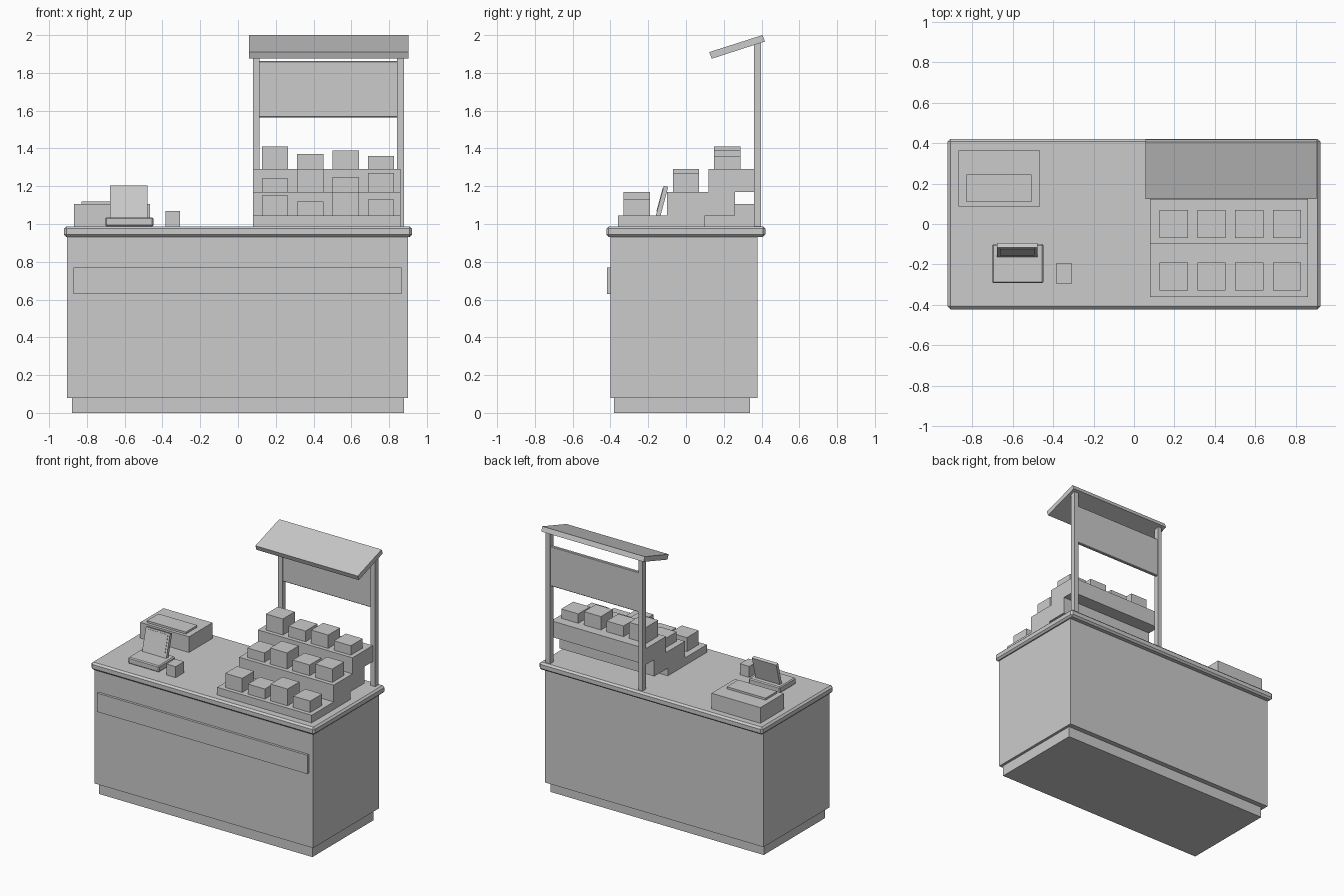
import bpy, bmesh
from math import radians
from mathutils import Vector

if "Cube" in bpy.data.objects:
    bpy.data.objects.remove(bpy.data.objects["Cube"])


def box(name, x, y, z, bevel=0.0):
    """Box from (min, max) ranges, with an optional single-segment chamfer."""
    bm = bmesh.new()
    bmesh.ops.create_cube(bm, size=1)
    for v in bm.verts:
        v.co = Vector([(r[0] + r[1]) / 2 + c * (r[1] - r[0]) for r, c in zip((x, y, z), v.co)])
    me = bpy.data.meshes.new(name)
    bm.to_mesh(me)
    bm.free()
    ob = bpy.data.objects.new(name, me)
    bpy.context.collection.objects.link(ob)
    if bevel:
        mod = ob.modifiers.new("chamfer", 'BEVEL')
        mod.width = bevel
        mod.segments = 1
    return ob


def prism(name, x, profile):
    """Extrude a (y, z) profile along x."""
    bm = bmesh.new()
    face = bm.faces.new([bm.verts.new((x[0], y, z)) for y, z in profile])
    ext = bmesh.ops.extrude_face_region(bm, geom=[face])
    bmesh.ops.translate(bm, vec=(x[1] - x[0], 0, 0),
                        verts=[g for g in ext["geom"] if isinstance(g, bmesh.types.BMVert)])
    bmesh.ops.recalc_face_normals(bm, faces=bm.faces)
    me = bpy.data.meshes.new(name)
    bm.to_mesh(me)
    bm.free()
    ob = bpy.data.objects.new(name, me)
    bpy.context.collection.objects.link(ob)
    return ob


# Counter
box("plinth", (-0.88, 0.88), (-0.38, 0.34), (0, 0.085))
box("counter_body", (-0.905, 0.9), (-0.40, 0.378), (0.08, 0.94))
box("counter_top", (-0.922, 0.922), (-0.422, 0.42), (0.932, 0.988), 0.013)
box("front_panel", (-0.87, 0.865), (-0.418, -0.395), (0.63, 0.77))

# Stepped display: overlapping slabs, each with a row of goods
TOP = 0.987
shelf_x = (0.08, 0.86)
shelves = [
    ((-0.36, 0.10), (TOP, 1.045), -0.26, (1.15, 1.12, 1.17, 1.13)),
    ((-0.10, 0.26), (1.045, 1.17), 0.0, (1.24, 1.29, 1.25, 1.27)),
    ((0.12, 0.36), (1.17, 1.29), 0.219, (1.41, 1.37, 1.39, 1.36)),
]
for i, (y, z, cy, tops) in enumerate(shelves):
    box(f"display_step_{i + 1}", shelf_x, y, z)
    for j, top in enumerate(tops):
        cx = 0.196 + j * 0.187
        box(f"goods_{i + 1}_{j + 1}", (cx - 0.07, cx + 0.07), (cy - 0.07, cy + 0.07), (z[1], top))

# Sign frame and sloped canopy
for side, x in (("left", (0.08, 0.115)), ("right", (0.842, 0.88))):
    box(f"{side}_post", x, (0.36, 0.398), (TOP, 1.97))
box("sign_board", (0.11, 0.848), (0.368, 0.392), (1.565, 1.862), 0.004)
prism("canopy", (0.057, 0.902), [(0.123, 1.91), (0.136, 1.875), (0.418, 1.966), (0.405, 2.0)])

# Storage case with raised lid
box("case", (-0.868, -0.465), (0.087, 0.363), (TOP, 1.105))
box("case_lid", (-0.828, -0.508), (0.11, 0.245), (1.10, 1.12))

# Terminal: chamfered base, tilted display
box("terminal_base", (-0.703, -0.447), (-0.293, -0.10), (TOP, 1.035), 0.007)
for name, x, y, z in (("terminal_body", (-0.1, 0.1), (-0.012, 0.012), (-0.015, 0.16)),
                      ("terminal_screen", (-0.085, 0.085), (-0.015, -0.010), (0.018, 0.148))):
    ob = box(name, x, y, z)
    ob.location = (-0.578, -0.147, 1.045)
    ob.rotation_euler.x = radians(-15)

# Card reader
box("card_reader", (-0.385, -0.308), (-0.295, -0.195), (TOP, 1.07))
